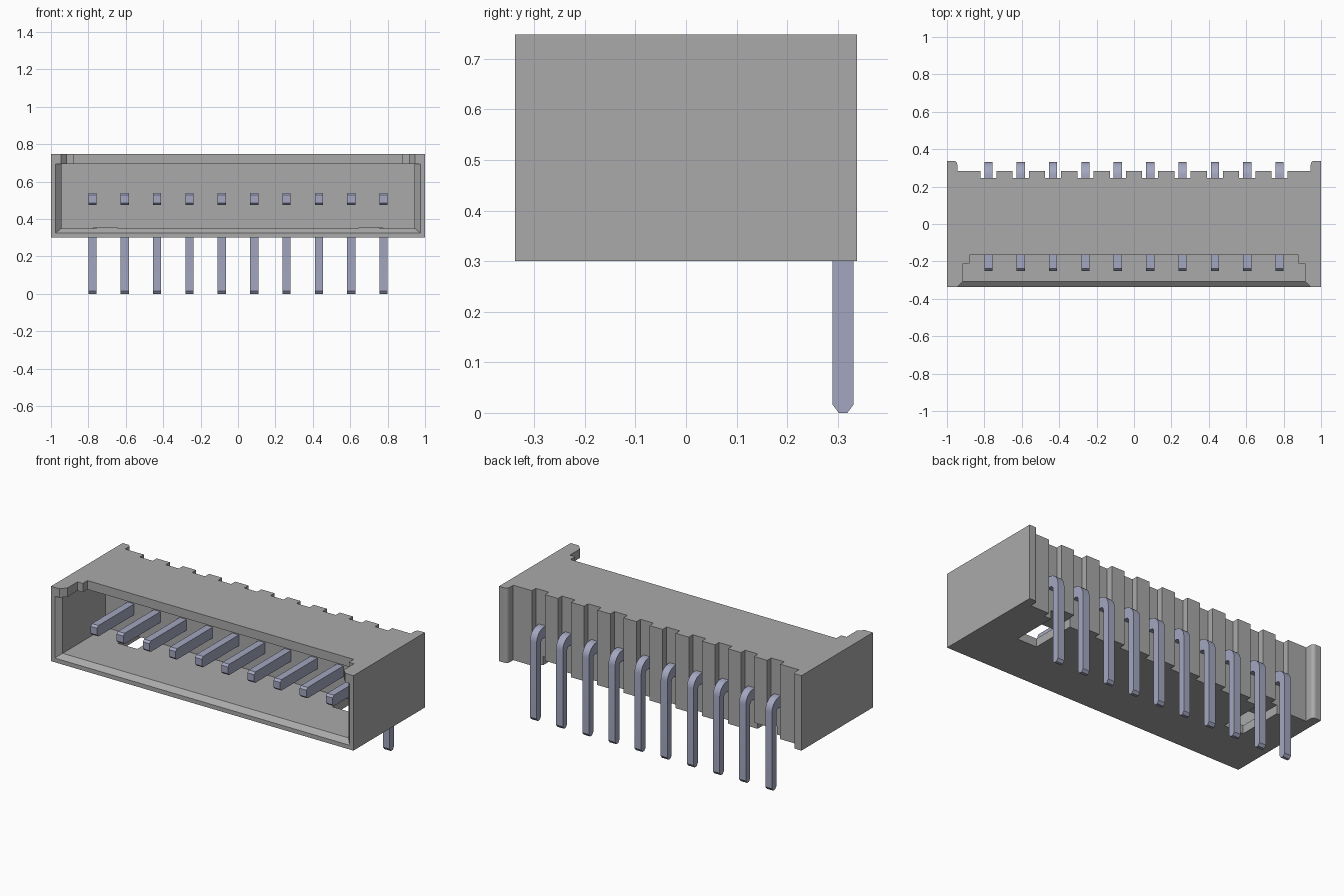
import bpy, bmesh, math
from mathutils import Vector

if "Cube" in bpy.data.objects:
    bpy.data.objects.remove(bpy.data.objects["Cube"])

PITCH, COUNT = 0.173, 10
PIN_X = [(i - (COUNT - 1) / 2) * PITCH for i in range(COUNT)]
BOTTOM, TOP, FRONT, BACK = 0.3, 0.748, -0.338, 0.338


def material(name, color):
    m = bpy.data.materials.new(name)
    m.use_nodes = True
    m.diffuse_color = (*color, 1)
    m.node_tree.nodes["Principled BSDF"].inputs["Base Color"].default_value = (*color, 1)
    return m


GREY = material("housing grey", (0.40, 0.40, 0.40))
METAL = material("pin metal", (0.37, 0.39, 0.53))


def prism(name, points, direction, mat=None):
    """Extrude a closed outline along a direction."""
    bm = bmesh.new()
    face = bm.faces.new([bm.verts.new(p) for p in points])
    new = bmesh.ops.extrude_face_region(bm, geom=[face])["geom"]
    bmesh.ops.translate(bm, vec=Vector(direction),
                        verts=[v for v in new if isinstance(v, bmesh.types.BMVert)])
    return finish(name, bm, mat)


def finish(name, bm, mat):
    bmesh.ops.recalc_face_normals(bm, faces=bm.faces)
    mesh = bpy.data.meshes.new(name)
    bm.to_mesh(mesh)
    bm.free()
    ob = bpy.data.objects.new(name, mesh)
    bpy.context.collection.objects.link(ob)
    if mat:
        mesh.materials.append(mat)
    return ob


def cut(target, near, far, shift=0):
    """Cut a tapered block; each end is (y, half width, low z, high z)."""
    bm = bmesh.new()
    rings = []
    for y, w, lo, hi in (near, far):
        rings.append([bm.verts.new((shift + sx * w, y, z))
                      for sx, z in ((-1, lo), (1, lo), (1, hi), (-1, hi))])
    for ring in rings:
        bm.faces.new(ring)
    for i in range(4):
        j = (i + 1) % 4
        bm.faces.new((rings[0][i], rings[0][j], rings[1][j], rings[1][i]))
    cutter = finish("cutter", bm, None)
    cutter.hide_render = True
    mod = target.modifiers.new("cut", "BOOLEAN")
    mod.operation, mod.solver, mod.object = "DIFFERENCE", "EXACT", cutter
    bpy.context.view_layer.objects.active = target
    bpy.ops.object.modifier_apply(modifier=mod.name)
    bpy.data.objects.remove(cutter)


def arc(cx, cy, r, start, end, steps=6):
    angles = [math.radians(start + (end - start) * i / steps) for i in range(steps + 1)]
    return [(cx + r * math.cos(a), cy + r * math.sin(a)) for a in angles]


# Housing plan: rear ears and a notch behind every pin
RIDGE, GROOVE, EAR, R = 0.283, 0.245, 0.945, 0.02
plan = [(-1, FRONT), (1, FRONT), (1, BACK)]
plan += arc(EAR + R, BACK - R, R, 90, 180) + [(EAR, RIDGE)]
for x in reversed(PIN_X):
    plan += [(x + 0.043, RIDGE), (x + 0.043, GROOVE), (x - 0.043, GROOVE), (x - 0.043, RIDGE)]
plan += [(-EAR, RIDGE)] + arc(-EAR - R, BACK - R, R, 0, 90) + [(-1, BACK)]
housing = prism("housing", [(x, y, BOTTOM) for x, y in plan], (0, 0, TOP - BOTTOM), GREY)

# Cavity and its bevelled mouth
cut(housing, (-0.4, 0.945, 0.35, 0.695), (0.1, 0.945, 0.35, 0.695))
cut(housing, (-0.348, 0.985, 0.317, 0.695), (-0.305, 0.943, 0.352, 0.695))

# Stepped cutout in the front of the roof
cut(housing, (-0.4, 0.915, 0.6, 0.8), (-0.21, 0.915, 0.6, 0.8))
cut(housing, (-0.4, 0.88, 0.6, 0.8), (-0.165, 0.88, 0.6, 0.8))
cut(housing, (-0.348, 0.955, 0.68, 0.8), (-0.305, 0.914, 0.68, 0.8))

# Two slots through the floor, open to the rear
for side in (-1, 1):
    cut(housing, (-0.03, 0.065, 0.25, 0.352), (0.4, 0.065, 0.25, 0.352), side * 0.71)

# Bent contact pins with bevelled tips
LOW, HIGH, IN, OUT, TIP, C = 0.475, 0.54, 0.29, 0.331, -0.25, 0.012
side_profile = [(TIP, LOW + C), (TIP, HIGH - C), (TIP + C, HIGH)]
side_profile += arc(OUT - 0.07, HIGH - 0.07, 0.07, 90, 0, 8)
side_profile += [(OUT, 0.016), (OUT - C, 0), (IN + C, 0), (IN, 0.016)]
side_profile += arc(IN - 0.02, LOW - 0.02, 0.02, 0, 90, 5) + [(TIP + C, LOW)]
for n, x in enumerate(PIN_X, 1):
    pin = prism(f"pin_{n}", [(x - 0.022, y, z) for y, z in side_profile], (0.044, 0, 0), METAL)
    bpy.ops.object.select_all(action="DESELECT")
    pin.select_set(True)
    bpy.context.view_layer.objects.active = pin
    bpy.ops.object.shade_smooth_by_angle(angle=math.radians(25))
